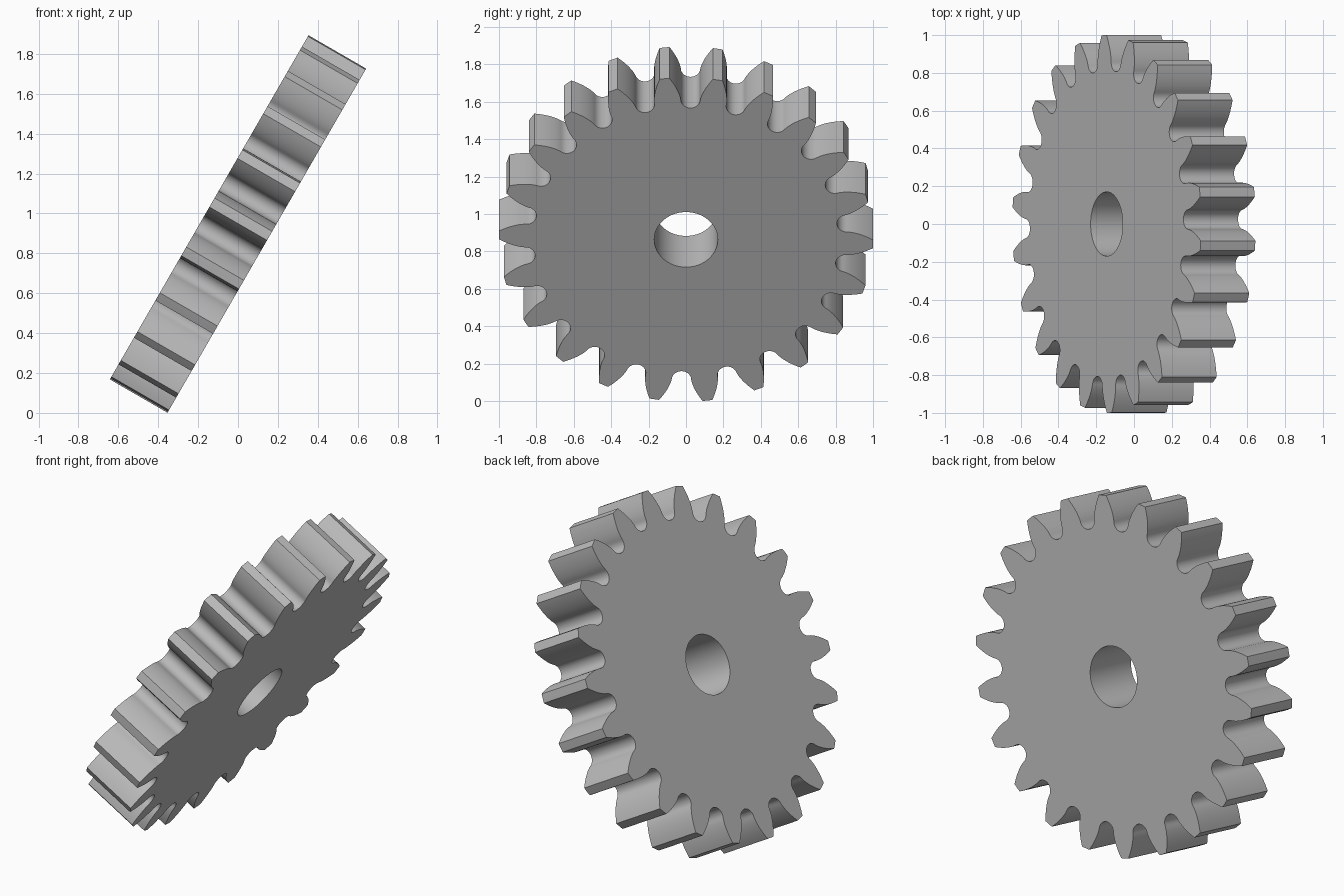
import bpy
import bmesh
import math
from mathutils import Matrix, Vector

if "Cube" in bpy.data.objects:
    bpy.data.objects.remove(bpy.data.objects["Cube"], do_unlink=True)

TEETH = 22
TIP_R, ROOT_R, HOLE_R = 1.0, 0.8125, 0.17
PITCH_R = TIP_R * TEETH / (TEETH + 2)
BASE_R = PITCH_R * math.cos(math.radians(20))
HALF_TOOTH = 0.068          # half tooth angle on the pitch circle
THICKNESS = 0.334
PHASE = math.radians(-1.6)


def inv(r):
    """Involute angle at radius r."""
    a = math.acos(min(1, BASE_R / r))
    return math.tan(a) - a


def half_tooth():
    """(radius, angle) pairs from the middle of the root up to the tip corner."""
    half_pitch = math.pi / TEETH
    base_half = HALF_TOOTH + inv(PITCH_R)
    gap = half_pitch - base_half
    centre = ROOT_R / (1 - math.sin(gap))
    fillet = centre - ROOT_R
    pts = []
    # round root
    for i in range(9):
        t = math.pi - (math.pi / 2 - gap) * i / 8
        p = Vector((centre + fillet * math.cos(t), fillet * math.sin(t)))
        pts.append((p.length, -half_pitch + math.atan2(p.y, p.x)))
    # involute flank
    start = pts[-1][0]
    for i in range(1, 11):
        r = start + (TIP_R - start) * i / 10
        pts.append((r, -(base_half - inv(r))))
    return pts


def ring(bm, polar):
    verts = [bm.verts.new((r * math.cos(a), r * math.sin(a), -THICKNESS / 2)) for r, a in polar]
    return [bm.edges.new((v, verts[(i + 1) % len(verts)])) for i, v in enumerate(verts)]


# toothed outline and bore
half = half_tooth()
tooth = half + [(TIP_R, 0)] + [(r, -a) for r, a in reversed(half[1:])]
outline = [(r, a + PHASE + k * math.tau / TEETH) for k in range(TEETH) for r, a in tooth]
bore = [(HOLE_R, i * math.tau / 64) for i in range(64)]

bm = bmesh.new()
edges = ring(bm, outline) + ring(bm, bore)
bmesh.ops.triangle_fill(bm, edges=edges, use_beauty=True, normal=(0, 0, 1))
result = bmesh.ops.extrude_face_region(bm, geom=bm.faces[:], use_keep_orig=True)
top = [g for g in result["geom"] if isinstance(g, bmesh.types.BMVert)]
bmesh.ops.translate(bm, verts=top, vec=(0, 0, THICKNESS))
bmesh.ops.recalc_face_normals(bm, faces=bm.faces[:])

mesh = bpy.data.meshes.new("spur_gear")
bm.to_mesh(mesh)
bm.free()
gear = bpy.data.objects.new("spur_gear", mesh)
bpy.context.collection.objects.link(gear)

# lean the gear: its face looks towards +x and down
s, c = math.sin(math.radians(30)), math.cos(math.radians(30))
lean = Matrix(((0, s, c), (1, 0, 0), (0, c, -s))).to_4x4()
gear.matrix_world = Matrix.Translation((0, 0, 0.947)) @ lean

# plain grey metal
grey = bpy.data.materials.new("grey_metal")
grey.use_nodes = True
colour = (0.5, 0.5, 0.5, 1)
grey.diffuse_color = colour
grey.node_tree.nodes["Principled BSDF"].inputs["Base Color"].default_value = colour
mesh.materials.append(grey)

bpy.context.view_layer.objects.active = gear
gear.select_set(True)
bpy.ops.object.shade_smooth_by_angle(angle=math.radians(30))
